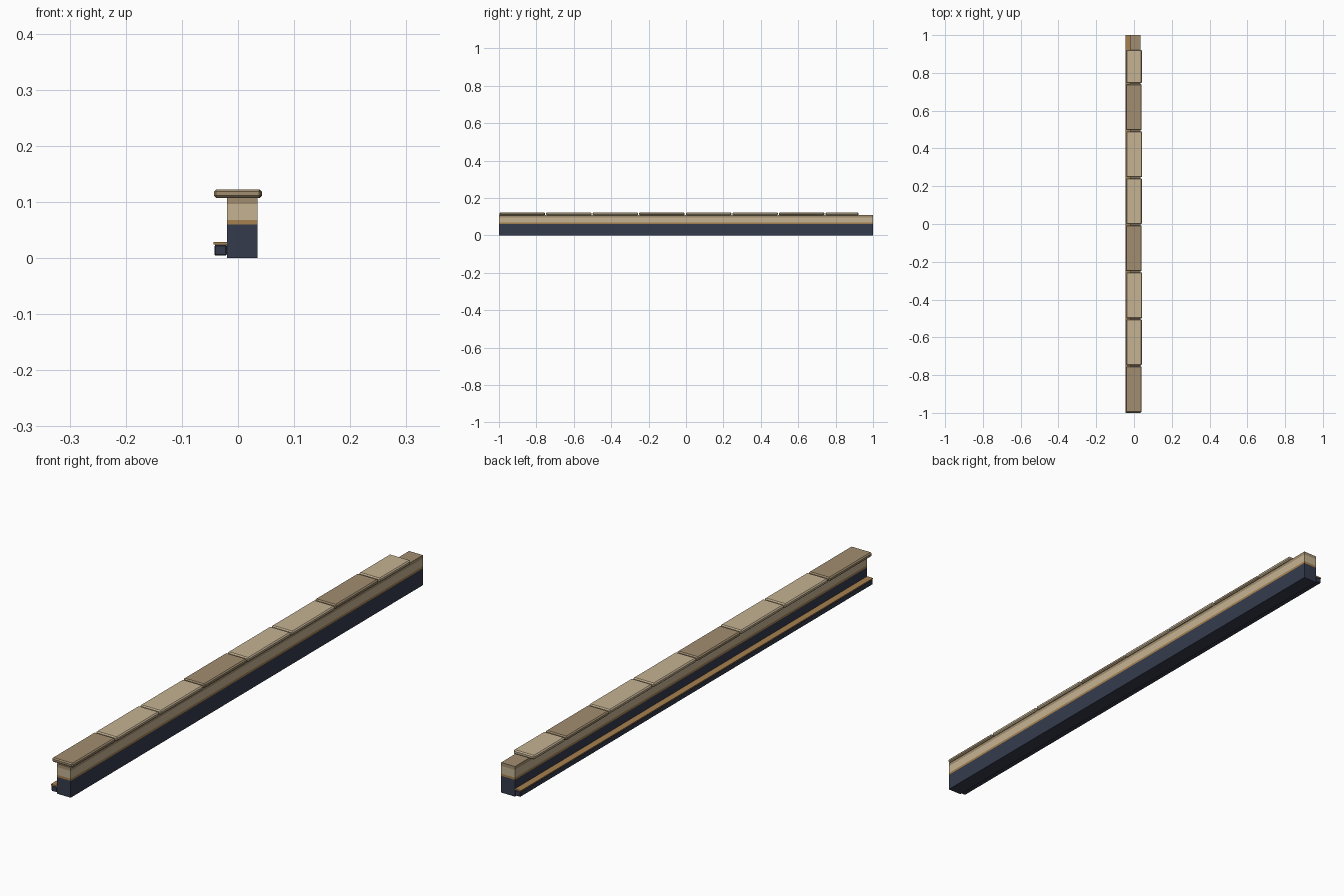
import bpy

cube = bpy.data.objects.get("Cube")
if cube:
    bpy.data.objects.remove(cube, do_unlink=True)


def make_material(name, rgb):
    mat = bpy.data.materials.new(name)
    mat.use_nodes = True
    colour = (*rgb, 1.0)
    mat.diffuse_color = colour
    mat.node_tree.nodes["Principled BSDF"].inputs["Base Color"].default_value = colour
    return mat


navy = make_material("navy", (0.035, 0.044, 0.072))
brass = make_material("brass_brown", (0.38, 0.22, 0.08))
cream = make_material("cream_stone", (0.56, 0.45, 0.29))
tan = make_material("dark_tan_stone", (0.36, 0.27, 0.16))


def box(name, x, y, z, mat, bevel=0.0):
    """Box from (min, max) ranges, with an optional chamfer."""
    bpy.ops.mesh.primitive_cube_add(size=1)
    obj = bpy.context.object
    obj.name = name
    ranges = (x, y, z)
    for v in obj.data.vertices:
        v.co = [r[0] if c < 0 else r[1] for r, c in zip(ranges, v.co)]
    obj.data.materials.append(mat)
    if bevel:
        mod = obj.modifiers.new("chamfer", "BEVEL")
        mod.width = bevel
        mod.segments = 1
    return obj


# Wall, stacked in coloured courses
wall_x, length = (-0.02, 0.035), (-1.0, 1.0)
courses = [
    ("wall_base", 0.0, 0.06, navy),
    ("wall_trim", 0.06, 0.068, brass),
    ("wall_panel", 0.068, 0.096, cream),
    ("wall_top_course", 0.096, 0.108, tan),
]
for name, low, high, mat in courses:
    box(name, wall_x, length, (low, high), mat)

# Low ledge along one side with its trim strip
box("side_ledge", (-0.042, -0.02), length, (0.004, 0.023), navy, 0.002)
box("ledge_trim", (-0.044, -0.02), length, (0.024, 0.028), brass)
box("ledge_joint", (-0.041, -0.02), length, (0.022, 0.025), navy)

# Coping slabs, every third one darker, the last one short
pitch, gap = 0.249, 0.006
for i in range(8):
    start = -0.997 + i * pitch
    end = min(start + pitch - gap, 0.922)
    shift = 0.001 * (i % 3 - 1)
    box(f"coping_slab_{i + 1}", (-0.042 + shift, 0.042 + shift), (start, end),
        (0.107, 0.122), tan if i % 3 == 0 else cream, 0.004)
